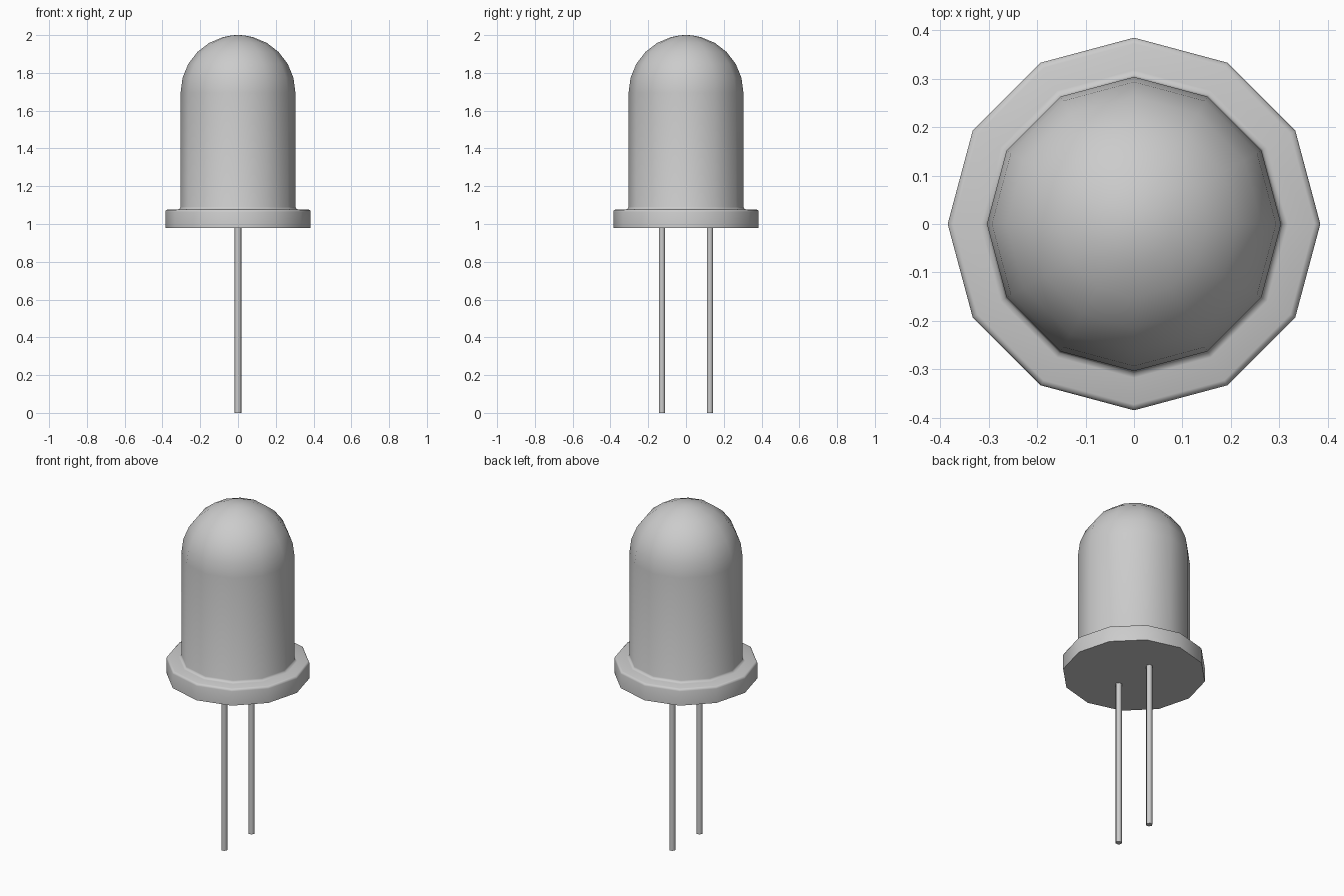
import bpy, bmesh, math
from math import sin, cos, pi

if "Cube" in bpy.data.objects:
    bpy.data.objects.remove(bpy.data.objects["Cube"])


def lathe(name, profile, sides):
    """Spin an (r, z) profile about z; r = 0 ends become poles, open ends are capped."""
    bm = bmesh.new()
    rings = []
    for r, z in profile:
        if r == 0:
            rings.append([bm.verts.new((0, 0, z))] * sides)
        else:
            rings.append([bm.verts.new((r * cos(2 * pi * i / sides), r * sin(2 * pi * i / sides), z))
                          for i in range(sides)])
    for a, b in zip(rings, rings[1:]):
        for i in range(sides):
            j = (i + 1) % sides
            bm.faces.new(list(dict.fromkeys((a[i], a[j], b[j], b[i]))))
    for ring, (r, z) in zip((rings[0], rings[-1]), (profile[0], profile[-1])):
        if r > 0:
            bm.faces.new(ring)
    bmesh.ops.recalc_face_normals(bm, faces=bm.faces)
    me = bpy.data.meshes.new(name)
    bm.to_mesh(me)
    bm.free()
    ob = bpy.data.objects.new(name, me)
    bpy.context.collection.objects.link(ob)
    bpy.ops.object.select_all(action='DESELECT')
    ob.select_set(True)
    bpy.context.view_layer.objects.active = ob
    bpy.ops.object.shade_smooth_by_angle(angle=math.radians(62))
    return ob


# Lens: base rim with rounded lip, small fillet, straight wall and dome
R, zc, steps = 0.304, 1.695, 6
profile = [(0.385, 0.98), (0.385, 1.064), (0.382, 1.073), (0.373, 1.077),
           (0.318, 1.077), (0.308, 1.081), (R, 1.091)]
profile += [(R * cos(k * pi / 2 / steps), zc + 0.305 * sin(k * pi / 2 / steps))
            for k in range(steps)]
profile += [(0.03, 1.999), (0, 2.0)]
lathe("lens_body", profile, 12)

# Two wire legs
for name, y in (("front_leg", -0.127), ("back_leg", 0.127)):
    leg = lathe(name, [(0.018, 0), (0.018, 0.985)], 6)
    leg.location.y = y
